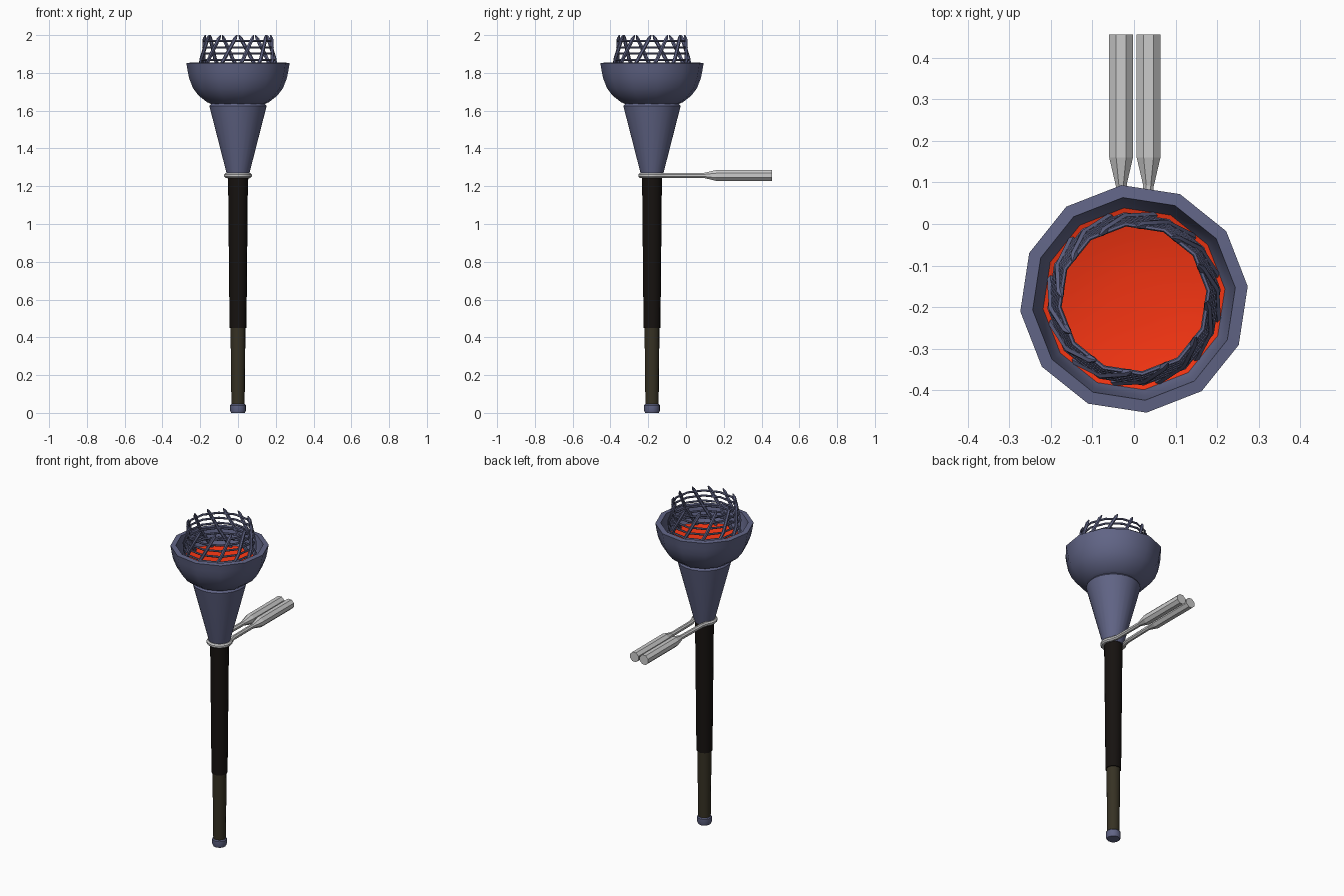
import bpy, math
from mathutils import Vector

if "Cube" in bpy.data.objects:
    bpy.data.objects.remove(bpy.data.objects["Cube"])

CY = -0.18                      # axis of the torch
OFF = math.radians(6.3)


def mat(name, rgb):
    m = bpy.data.materials.new(name)
    m.diffuse_color = (*rgb, 1)
    m.use_nodes = True
    m.node_tree.nodes["Principled BSDF"].inputs["Base Color"].default_value = m.diffuse_color
    return m


STEEL = mat("blue_steel", (0.12, 0.13, 0.24))
GRIP = mat("dark_grip", (0.008, 0.006, 0.005))
WOOD = mat("olive_wood", (0.037, 0.031, 0.017))
EMBER = mat("ember", (0.9, 0.035, 0.006))


def make(name, verts, faces, material=None, angle=35):
    me = bpy.data.meshes.new(name)
    me.from_pydata(verts, [], faces)
    ob = bpy.data.objects.new(name, me)
    bpy.context.collection.objects.link(ob)
    if material:
        me.materials.append(material)
    bpy.ops.object.select_all(action='DESELECT')
    ob.select_set(True)
    bpy.context.view_layer.objects.active = ob
    if angle:
        bpy.ops.object.shade_smooth_by_angle(angle=math.radians(angle))
    return ob


def lathe(name, profile, n, material, close=False):
    """Revolve (radius, z) points about the torch axis; cap or close the ends."""
    v = [(r * math.cos(OFF + 2 * math.pi * i / n), CY + r * math.sin(OFF + 2 * math.pi * i / n), z)
         for r, z in profile for i in range(n)]
    rows = len(profile)
    f = []
    for k in range(rows if close else rows - 1):
        a, b = k * n, (k + 1) % rows * n
        f += [(a + i, a + (i + 1) % n, b + (i + 1) % n, b + i) for i in range(n)]
    if not close:
        f += [tuple(reversed(range(n))), tuple(range((rows - 1) * n, rows * n))]
    return make(name, v, f, material)


def sweep(name, pts, radii, n, material=None, angle=35):
    """Round tube of varying radius along a path."""
    pts = [Vector(p) for p in pts]
    v, f = [], []
    for k, p in enumerate(pts):
        t = (pts[min(k + 1, len(pts) - 1)] - pts[max(k - 1, 0)]).normalized()
        up = Vector((0, 0, 1))
        u = t.cross(up).normalized()
        w = u.cross(t)
        for i in range(n):
            a = 2 * math.pi * (i + 0.5) / n
            v.append(p + radii[k] * (math.cos(a) * u + math.sin(a) * w))
    for k in range(len(pts) - 1):
        a, b = k * n, (k + 1) * n
        f += [(a + i, a + (i + 1) % n, b + (i + 1) % n, b + i) for i in range(n)]
    f += [tuple(reversed(range(n))), tuple(range((len(pts) - 1) * n, len(pts) * n))]
    return make(name, v, f, material, angle)


# shaft
lathe("end_cap", [(0.037, 0.0), (0.042, 0.012), (0.042, 0.04), (0.037, 0.046)], 12, STEEL)
lathe("lower_shaft", [(0.035, 0.03), (0.040, 0.46)], 12, WOOD)
lathe("upper_grip", [(0.045, 0.45), (0.053, 1.26)], 12, GRIP)
lathe("socket_cone", [(0.056, 1.25), (0.15, 1.615), (0.152, 1.625), (0.14, 1.64)], 24, STEEL)

# fire bowl, thick shell with a flat rim
lathe("fire_bowl", [(0.13, 1.63), (0.165, 1.645), (0.21, 1.68), (0.24, 1.72), (0.26, 1.77),
                    (0.268, 1.81), (0.275, 1.852), (0.245, 1.855), (0.235, 1.80),
                    (0.215, 1.74), (0.17, 1.70)], 12, STEEL)
lathe("ember_bed", [(0.20, 1.70), (0.222, 1.755), (0.15, 1.735), (0.06, 1.725)], 12, EMBER)

# lattice basket: hoops
for k in range(6):
    z = 1.968 - 0.033 * k
    r = 0.181 + 0.0045 * k
    lathe(f"basket_hoop_{k + 1}", [(r + 0.006 * math.cos(a), z + 0.006 * math.sin(a))
          for a in [i * math.pi / 3 for i in range(6)]], 12, STEEL, close=True)

# lattice basket: slanted struts with pointed tips
for k in range(12):
    a = OFF + math.radians(22 + 30 * k)

    def on(turn, r, z):
        return (r * math.cos(a - turn), CY + r * math.sin(a - turn), z)
    sweep(f"basket_strut_{k + 1}",
          [on(0.75, 0.207, 1.74), on(0.36, 0.197, 1.87), on(0.06, 0.178, 1.98), on(0.0, 0.173, 2.0)],
          [0.01, 0.01, 0.01, 0.003], 6, STEEL)

# wire clip round the neck
Z = 1.257
path = [(0.037, 0.14, Z), (0.034, 0.09, Z), (0.035, -0.10, Z)]
path += [(0.06 * math.cos(t), CY + 0.06 * math.sin(t), Z)
         for t in [math.radians(40 - 20 * i) for i in range(14)]]
path += [(-0.035, -0.10, Z), (-0.030, 0.09, Z), (-0.032, 0.14, Z)]
sweep("neck_clip", path, [0.014] * len(path), 8)

# clip handles
for side, x in (("left", -0.031), ("right", 0.035)):
    sweep(f"clip_handle_{side}", [(x, 0.085, Z), (x, 0.16, Z), (x, 0.455, Z)],
          [0.012, 0.031, 0.031], 8, None, 0)
